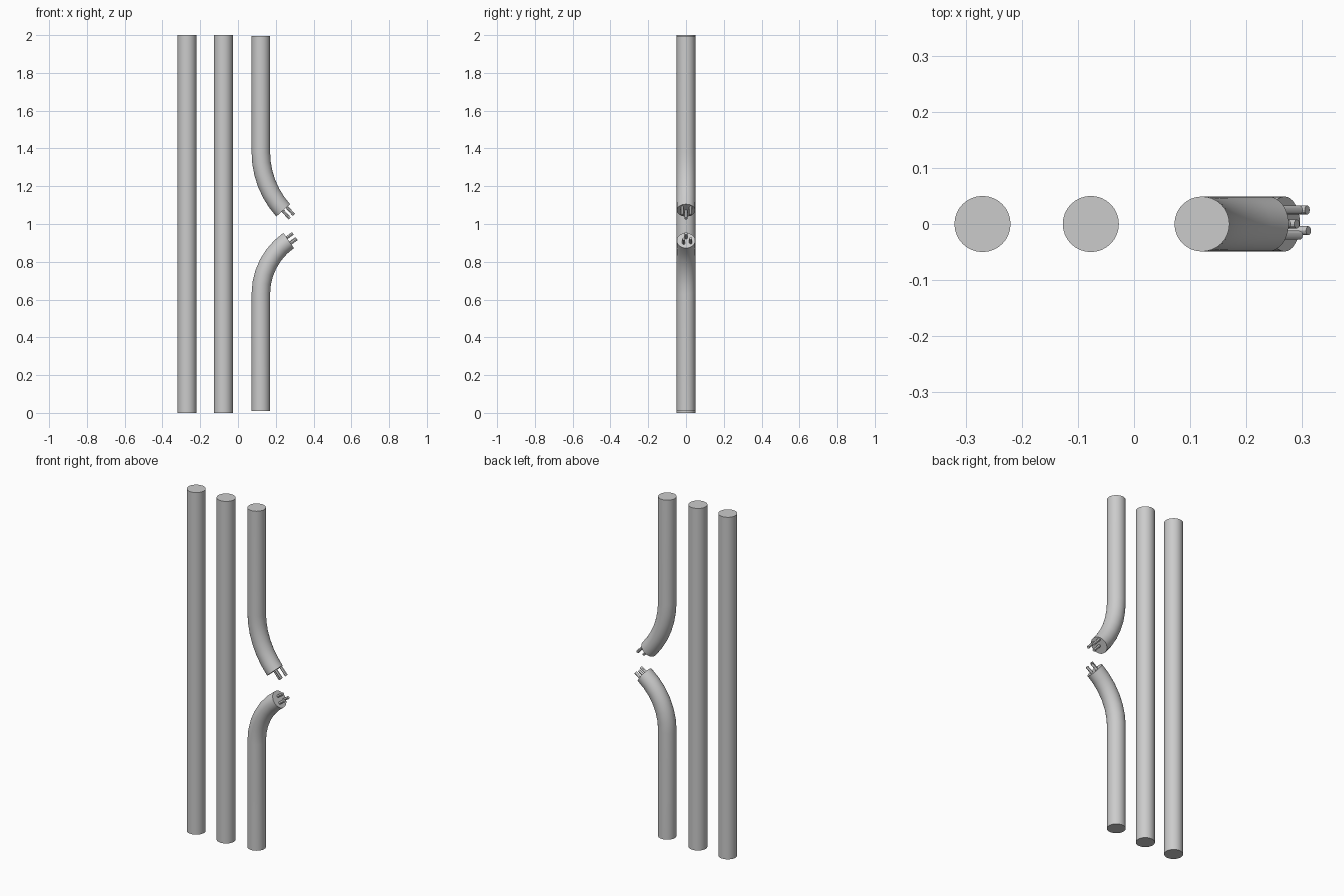
import bpy, bmesh
from math import sin, cos, pi, radians
from mathutils import Vector

if "Cube" in bpy.data.objects:
    bpy.data.objects.remove(bpy.data.objects["Cube"])

Y = Vector((0, 1, 0))


def sweep(name, stations, radius, sides):
    """Capped round tube through (centre, tangent) stations."""
    bm = bmesh.new()
    rings = []
    for c, t in stations:
        u = Y.cross(t)
        rings.append([bm.verts.new(c + radius * (cos(2 * pi * i / sides) * u + sin(2 * pi * i / sides) * Y))
                      for i in range(sides)])
    for a, b in zip(rings, rings[1:]):
        for i in range(sides):
            j = (i + 1) % sides
            bm.faces.new((a[i], a[j], b[j], b[i]))
    bm.faces.new(rings[0])
    bm.faces.new(rings[-1])
    bmesh.ops.recalc_face_normals(bm, faces=bm.faces)
    mesh = bpy.data.meshes.new(name)
    bm.to_mesh(mesh)
    bm.free()
    ob = bpy.data.objects.new(name, mesh)
    bpy.context.collection.objects.link(ob)
    bpy.ops.object.select_all(action='DESELECT')
    ob.select_set(True)
    bpy.context.view_layer.objects.active = ob
    bpy.ops.object.shade_smooth_by_angle(angle=radians(30))
    return ob


def broken_cable(name, z_end, z_bend, angle, bend_radius, wires, length):
    """Straight cable bending towards +x, with bare wires at the torn end."""
    x, steps = 0.121, 6
    s = 1 if z_bend > z_end else -1
    stations = [(Vector((x, 0, z_end)), Vector((0, 0, s)))]
    for k in range(steps + 1):
        a = radians(angle) * k / steps
        c = Vector((x + bend_radius * (1 - cos(a)), 0, z_bend + s * bend_radius * sin(a)))
        stations.append((c, Vector((sin(a), 0, s * cos(a)))))
    sweep(name, stations, 0.049, 32)
    c, t = stations[-1]
    up = Vector((-t.z, 0, t.x))      # in the end face, pointing upwards
    for n, (y, h) in enumerate(wires):
        p = c + Y * y + up * h
        sweep(f"{name}_wire_{n + 1}", [(p - t * 0.02, t), (p + t * length, t)], 0.008, 12)


# Intact cables
for label, x in (("left", -0.27), ("middle", -0.077)):
    sweep(f"{label}_cable", [(Vector((x, 0, z)), Vector((0, 0, 1))) for z in (0, 2)], 0.05, 32)

# Snapped cable halves
broken_cable("lower_broken_cable", 0.01, 0.63, 55, 0.345,
             [(0.0, 0.018), (0.025, -0.014), (-0.012, -0.018)], 0.04)
broken_cable("upper_broken_cable", 1.995, 1.38, 42, 0.46,
             [(0.0, -0.003), (0.025, 0.026), (-0.02, 0.026)], 0.055)
